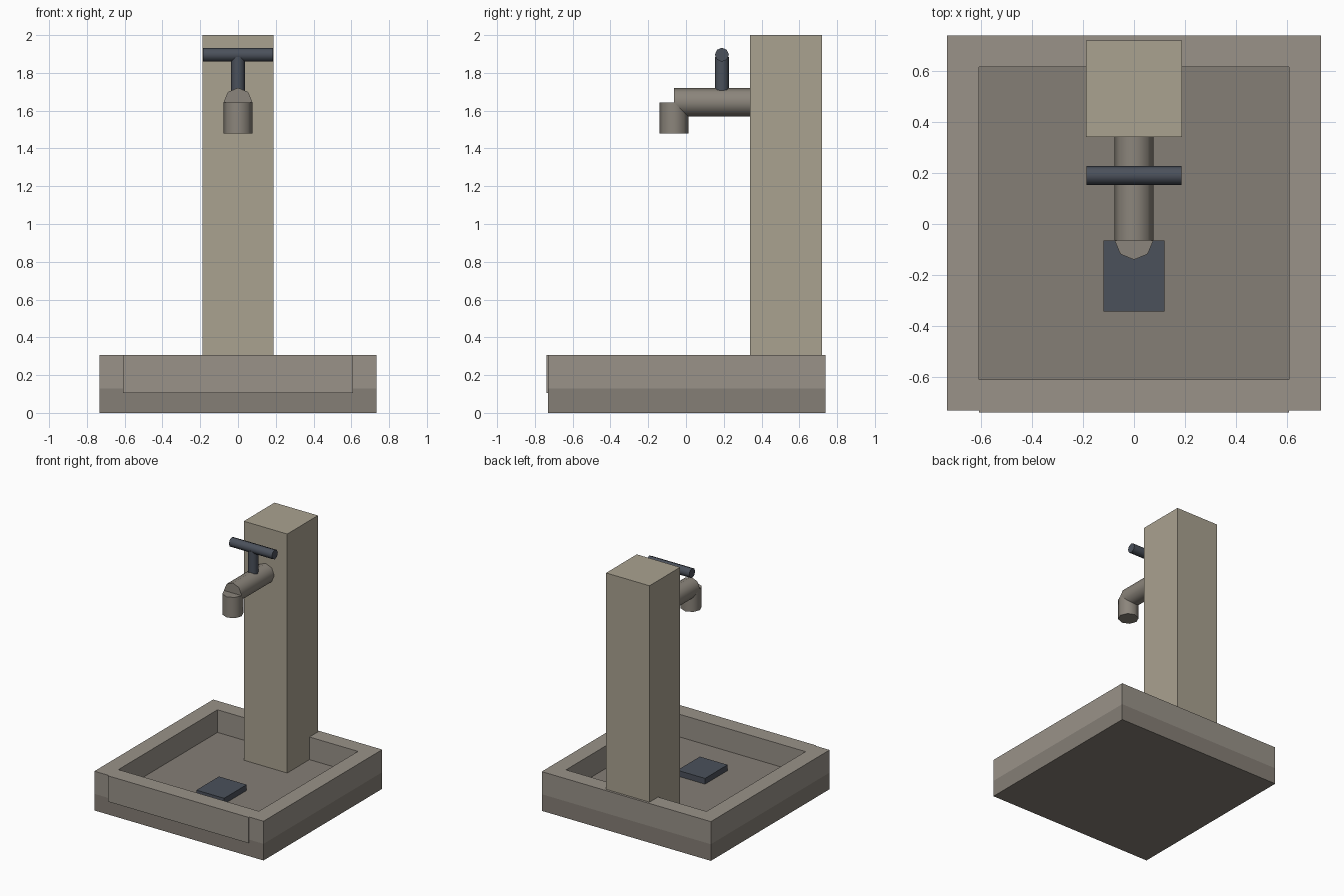
import bpy, bmesh
from math import pi, radians
from mathutils import Vector

if "Cube" in bpy.data.objects:
    bpy.data.objects.remove(bpy.data.objects["Cube"])


def material(name, rgb):
    m = bpy.data.materials.new(name)
    m.diffuse_color = (*rgb, 1)
    m.use_nodes = True
    m.node_tree.nodes["Principled BSDF"].inputs["Base Color"].default_value = m.diffuse_color
    return m


STONE = material("pale_stone", (0.40, 0.36, 0.28))
RIM = material("rim_stone", (0.32, 0.29, 0.25))
SLAB = material("wet_stone", (0.235, 0.21, 0.18))
PIPE = material("dull_metal", (0.26, 0.235, 0.20))
DARK = material("dark_metal", (0.07, 0.082, 0.105))


def prism(name, outline, z0, z1, mat):
    """Extrude a counter-clockwise outline from z0 to z1."""
    bm = bmesh.new()
    face = bm.faces.new([bm.verts.new((x, y, z0)) for x, y in outline])
    ext = bmesh.ops.extrude_face_region(bm, geom=[face], use_keep_orig=True)
    top = [v for v in ext["geom"] if isinstance(v, bmesh.types.BMVert)]
    bmesh.ops.translate(bm, verts=top, vec=(0, 0, z1 - z0))
    bmesh.ops.recalc_face_normals(bm, faces=bm.faces)
    me = bpy.data.meshes.new(name)
    bm.to_mesh(me)
    bm.free()
    me.materials.append(mat)
    ob = bpy.data.objects.new(name, me)
    bpy.context.collection.objects.link(ob)
    return ob


def box(name, x0, x1, y0, y1, z0, z1, mat):
    return prism(name, [(x0, y0), (x1, y0), (x1, y1), (x0, y1)], z0, z1, mat)


def rod(name, a, b, r, mat):
    """Eight-sided rod along one axis between two points."""
    a, b = Vector(a), Vector(b)
    d = b - a
    rot = (pi / 2, 0, 0) if abs(d.y) > 1e-6 else (0, pi / 2, 0) if abs(d.x) > 1e-6 else (0, 0, 0)
    bpy.ops.mesh.primitive_cylinder_add(vertices=8, radius=r, depth=d.length,
                                        location=(a + b) / 2, rotation=rot)
    ob = bpy.context.object
    ob.name = name
    ob.data.materials.append(mat)
    bpy.ops.object.shade_smooth_by_angle(angle=radians(50))
    return ob


# Basin: slab, three-sided rim, and a front wall standing slightly proud
W, I, FLOOR, TOP = 0.732, 0.608, 0.13, 0.307
box("basin_slab", -W, W, -0.73, 0.738, 0, FLOOR, SLAB)
prism("basin_rim", [(-W, -0.73), (-I, -0.73), (-I, 0.615), (I, 0.615),
                    (I, -0.73), (W, -0.73), (W, 0.738), (-W, 0.738)], FLOOR, TOP, RIM)
box("basin_front_wall", -I, I, -0.738, -0.61, 0.105, TOP, RIM)

# Drain cover and column
box("drain_cover", -0.12, 0.12, -0.343, -0.064, FLOOR - 0.01, 0.175, DARK)
box("column", -0.188, 0.188, 0.34, 0.72, FLOOR - 0.01, 2.0, STONE)

# Tap: horizontal pipe, down spout and T handle
rod("tap_pipe", (0, -0.064, 1.645), (0, 0.36, 1.645), 0.076, PIPE)
rod("tap_spout", (0, -0.064, 1.48), (0, -0.064, 1.642), 0.076, PIPE)
rod("handle_stem", (0, 0.19, 1.69), (0, 0.19, 1.885), 0.037, DARK)
rod("handle_bar", (-0.186, 0.19, 1.896), (0.186, 0.19, 1.896), 0.037, DARK)
